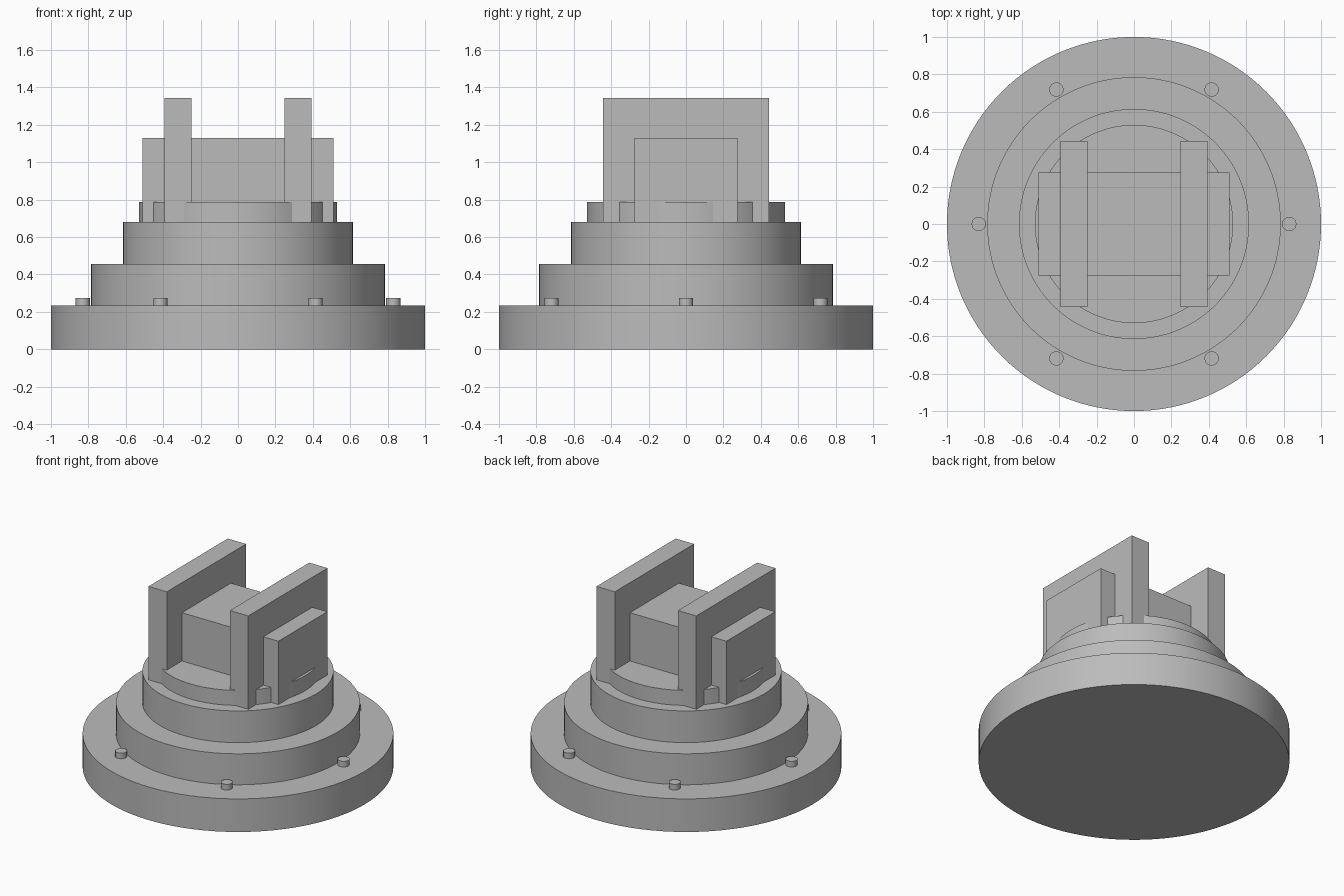
import bpy
import math

cube = bpy.data.objects.get("Cube")
if cube:
    bpy.data.objects.remove(cube, do_unlink=True)

grey = bpy.data.materials.new("plain_grey")
grey.use_nodes = True
GREY = (0.5, 0.5, 0.5, 1.0)
grey.diffuse_color = GREY
grey.node_tree.nodes["Principled BSDF"].inputs["Base Color"].default_value = GREY


def finish(name):
    obj = bpy.context.object
    obj.name = name
    obj.data.name = name
    obj.data.materials.append(grey)
    return obj


def disc(name, radius, bottom, top, x=0, y=0, sides=128):
    bpy.ops.mesh.primitive_cylinder_add(
        vertices=sides, radius=radius, depth=top - bottom,
        location=(x, y, (bottom + top) / 2))
    finish(name)
    bpy.ops.object.shade_smooth_by_angle(angle=math.radians(30))


def box(name, size, x, bottom):
    bpy.ops.mesh.primitive_cube_add(size=1, location=(x, 0, bottom + size[2] / 2))
    obj = finish(name)
    obj.scale = size
    bpy.ops.object.transform_apply(location=False, rotation=False, scale=True)


# Stepped round base
BASE_TOP, LOWER_TOP, UPPER_TOP, COLLAR_TOP = 0.235, 0.455, 0.68, 0.787
disc("base_flange", 1.0, 0, BASE_TOP)
disc("lower_step", 0.785, BASE_TOP, LOWER_TOP)
disc("upper_step", 0.615, LOWER_TOP, UPPER_TOP)
disc("collar", 0.53, UPPER_TOP, COLLAR_TOP)

# Ring of bolts on the flange
for i in range(6):
    a = math.tau * i / 6
    disc(f"bolt_{i + 1}", 0.038, BASE_TOP, 0.275,
         0.83 * math.cos(a), 0.83 * math.sin(a), 32)

# Cross block and the two upright plates it passes through
box("cross_block", (1.02, 0.55, 1.13 - UPPER_TOP), 0, UPPER_TOP)
for side, name in ((1, "left"), (-1, "right")):
    box(f"{name}_plate", (0.144, 0.89, 1.343 - UPPER_TOP), side * 0.32, UPPER_TOP)
